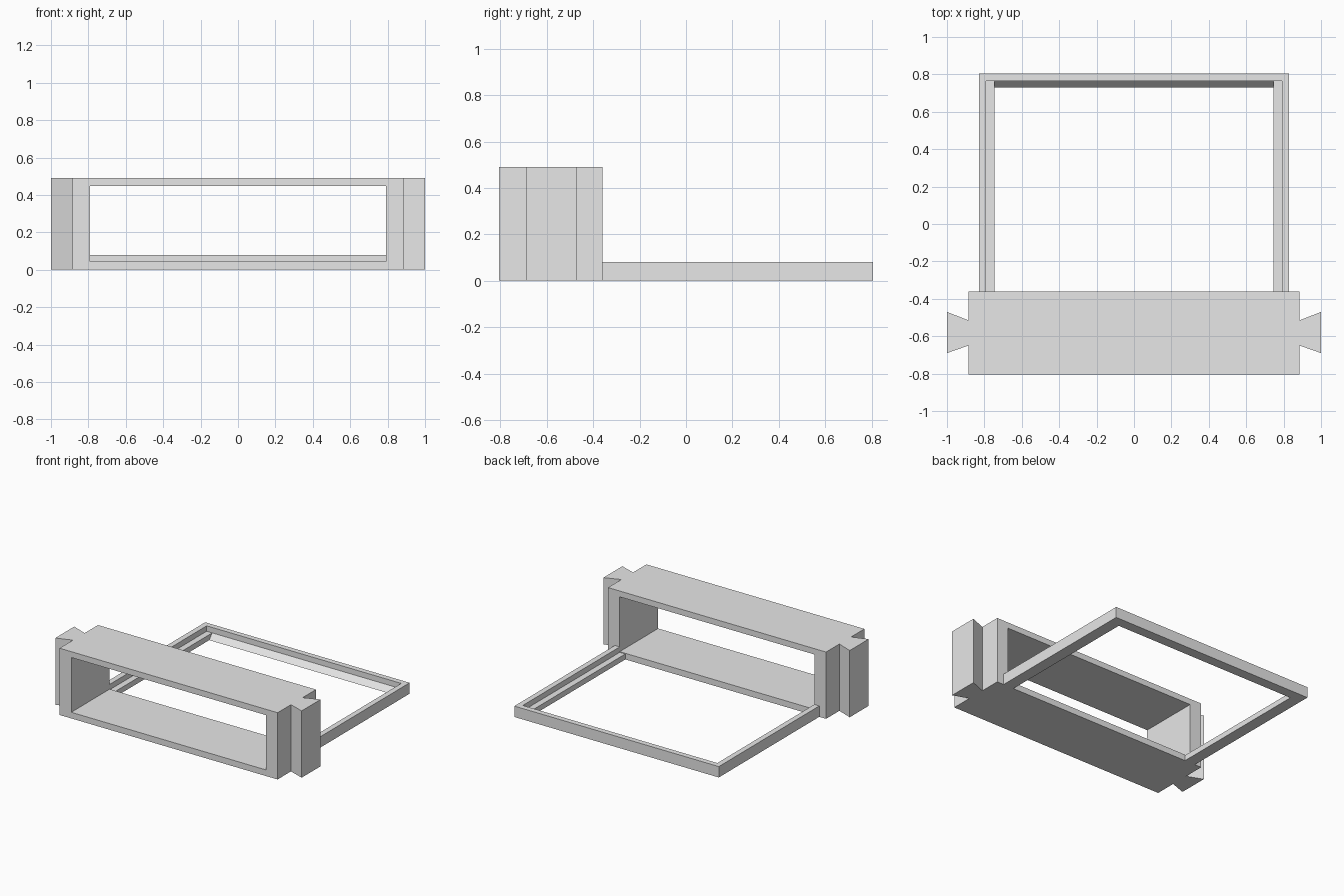
import bpy
import bmesh
from mathutils import Vector

cube = bpy.data.objects.get("Cube")
if cube:
    bpy.data.objects.remove(cube, do_unlink=True)

grey = bpy.data.materials.new("plain grey")
grey.use_nodes = True
colour = (0.8, 0.8, 0.8, 1)
grey.diffuse_color = colour
grey.node_tree.nodes["Principled BSDF"].inputs["Base Color"].default_value = colour


def prism(name, points, depth):
    """Extrude a flat 3D outline along the depth vector."""
    bm = bmesh.new()
    face = bm.faces.new([bm.verts.new(p) for p in points])
    out = bmesh.ops.extrude_face_region(bm, geom=[face])
    moved = [v for v in out["geom"] if isinstance(v, bmesh.types.BMVert)]
    bmesh.ops.translate(bm, verts=moved, vec=Vector(depth))
    bmesh.ops.recalc_face_normals(bm, faces=bm.faces)
    mesh = bpy.data.meshes.new(name)
    bm.to_mesh(mesh)
    bm.free()
    mesh.materials.append(grey)
    obj = bpy.data.objects.new(name, mesh)
    bpy.context.collection.objects.link(obj)
    return obj


def block(name, x, y0, y1, z0, z1):
    """Box symmetric about x = 0."""
    outline = [(-x, y0, z0), (x, y0, z0), (x, y1, z0), (-x, y1, z0)]
    return prism(name, outline, (0, 0, z1 - z0))


def cut(obj, cutter):
    """Subtract the cutter for good, then discard it."""
    cutter.hide_render = True
    mod = obj.modifiers.new("cut", "BOOLEAN")
    mod.operation = "DIFFERENCE"
    mod.solver = "EXACT"
    mod.object = cutter
    bpy.context.view_layer.objects.active = obj
    bpy.ops.object.modifier_apply(modifier=mod.name)
    bpy.data.objects.remove(cutter, do_unlink=True)


FRONT, JOINT, BACK = -0.805, -0.36, 0.805
HEIGHT, RIM = 0.49, 0.08

# Housing: plan outline with a dovetail on each side, mirrored
half = [(0.885, FRONT), (0.885, -0.65), (1, -0.69),
        (1, -0.47), (0.885, -0.515), (0.885, JOINT)]
plan = half + [(-x, y) for x, y in reversed(half)]
housing = prism("housing", [(x, y, 0) for x, y in plan], (0, 0, HEIGHT))
cut(housing, block("opening", 0.79, -1, 0, 0.045, 0.447))

# Tray frame: stepped side rails, bevelled lower edge on the back rail
tray = block("tray_frame", 0.83, JOINT, BACK, 0, RIM)
cut(tray, block("upper_recess", 0.79, -0.5, 0.765, 0.04, 0.2))
profile = [(-0.5, -0.04), (0.695, -0.04), (0.765, 0.04), (0.75, 0.1), (-0.5, 0.1)]
cut(tray, prism("lower_recess", [(-0.745, y, z) for y, z in profile], (1.49, 0, 0)))
